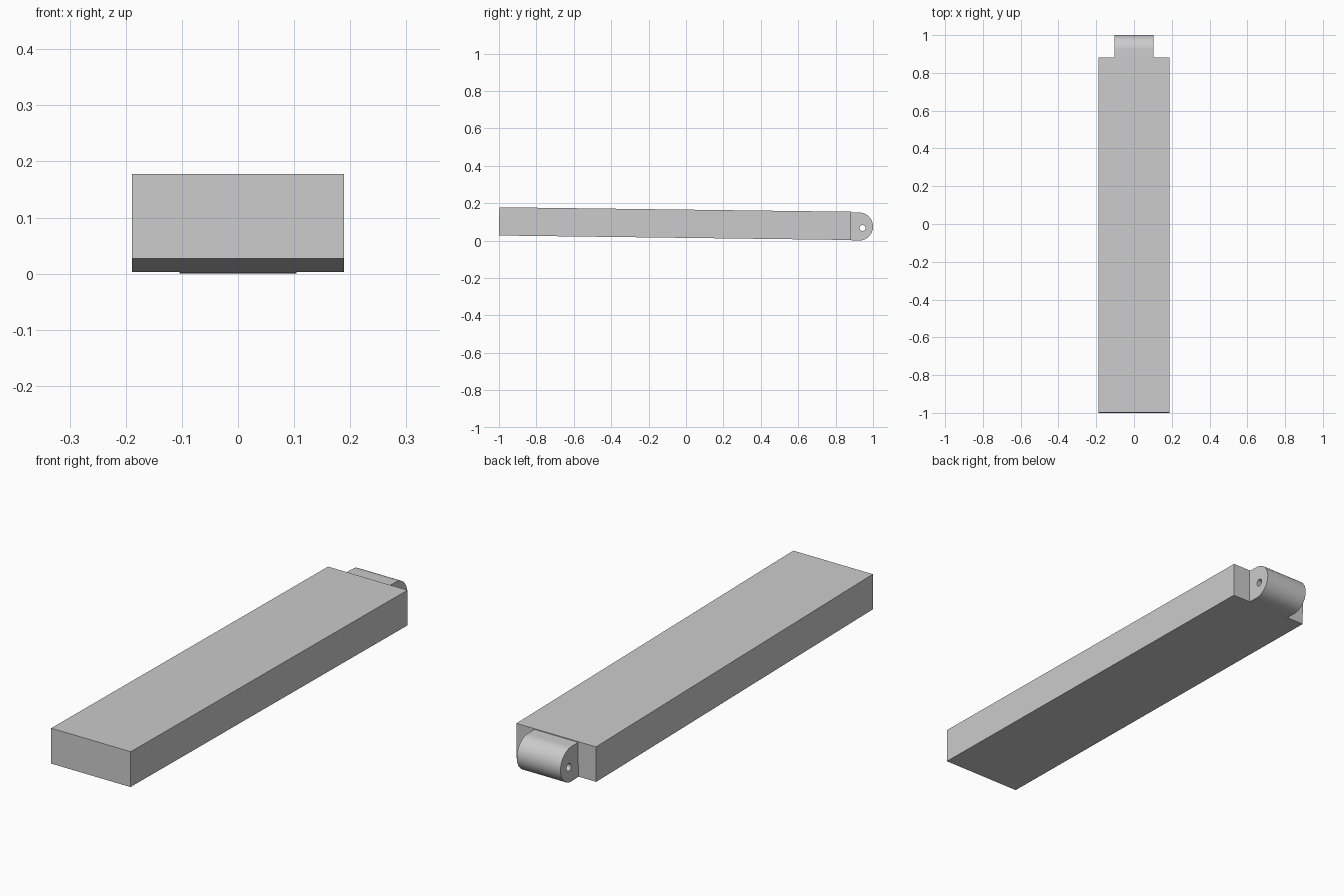
import bpy, bmesh
from math import sin, cos, pi, radians

cube = bpy.data.objects.get("Cube")
if cube:
    bpy.data.objects.remove(cube, do_unlink=True)

grey = bpy.data.materials.new("light grey")
grey.use_nodes = True
grey.diffuse_color = (0.6, 0.6, 0.6, 1)
grey.node_tree.nodes["Principled BSDF"].inputs["Base Color"].default_value = (0.6, 0.6, 0.6, 1)


def extrude_profile(name, points, half_width):
    """Extrude a closed (y, z) outline along x, centred on x = 0."""
    bm = bmesh.new()
    face = bm.faces.new([bm.verts.new((-half_width, y, z)) for y, z in points])
    grown = bmesh.ops.extrude_face_region(bm, geom=[face])["geom"]
    moved = [v for v in grown if isinstance(v, bmesh.types.BMVert)]
    bmesh.ops.translate(bm, verts=moved, vec=(2 * half_width, 0, 0))
    bmesh.ops.recalc_face_normals(bm, faces=bm.faces)
    mesh = bpy.data.meshes.new(name)
    bm.to_mesh(mesh)
    bm.free()
    mesh.materials.append(grey)
    obj = bpy.data.objects.new(name, mesh)
    bpy.context.collection.objects.link(obj)
    return obj


def arc(y, z, radius, start, end, steps):
    angles = [start + (end - start) * i / steps for i in range(steps + 1)]
    return [(y + radius * cos(a), z + radius * sin(a)) for a in angles]


# Long slab, sloping gently down to the back
extrude_profile("slab", [(-1, 0.027), (0.879, 0.003), (0.881, 0.154), (-0.998, 0.178)], 0.189)

# Rounded hinge knuckle on the back end
knuckle = extrude_profile(
    "hinge_knuckle",
    [(0.875, 0.151), (0.875, 0.002)] + arc(0.925, 0.075, 0.075, -pi / 2, pi / 2, 40),
    0.104)

# Pin hole right through the knuckle
cutter = extrude_profile("pin_hole_cutter", arc(0.944, 0.067, 0.016, 0, 2 * pi, 24)[:-1], 0.2)
cutter.hide_render = True
hole = knuckle.modifiers.new("pin hole", 'BOOLEAN')
hole.operation = 'DIFFERENCE'
hole.solver = 'EXACT'
hole.object = cutter
bpy.ops.object.select_all(action='DESELECT')
knuckle.select_set(True)
bpy.context.view_layer.objects.active = knuckle
bpy.ops.object.modifier_apply(modifier=hole.name)
bpy.data.objects.remove(cutter, do_unlink=True)
bpy.ops.object.shade_smooth_by_angle(angle=radians(30))
